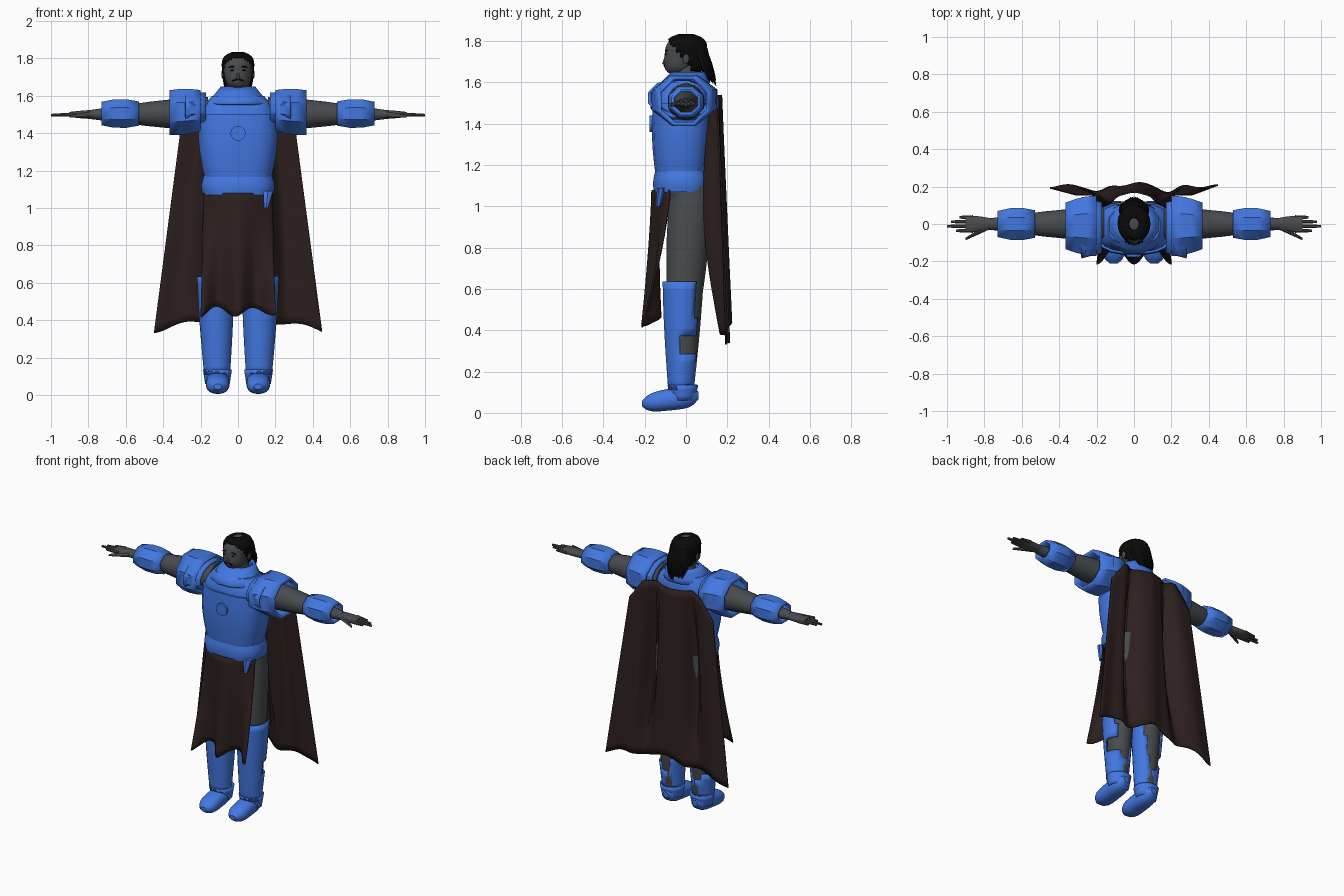
import bpy, bmesh, math, random
from mathutils import Vector
from math import sin, cos, pi, exp

random.seed(4)
cube = bpy.data.objects.get("Cube")
if cube:
    bpy.data.objects.remove(cube, do_unlink=True)


def material(name, red, green, blue):
    colour = (red, green, blue, 1)
    made = bpy.data.materials.new(name)
    made.use_nodes = True
    made.diffuse_color = colour
    made.node_tree.nodes["Principled BSDF"].inputs["Base Color"].default_value = colour
    return made


armour = material("armour blue", .055, .185, .75)
grey = material("charcoal grey", .065, .07, .075)
brown = material("cloth brown", .025, .014, .013)
black = material("hair black", .003, .003, .003)
parts = []


def blend(start, end, t):
    return start + (end - start) * t


def finish(name, bm, colour, thick=0):
    bmesh.ops.recalc_face_normals(bm, faces=bm.faces)
    mesh = bpy.data.meshes.new(name)
    bm.to_mesh(mesh)
    bm.free()
    mesh.materials.append(colour)
    part = bpy.data.objects.new(name, mesh)
    bpy.context.collection.objects.link(part)
    if thick:
        part.modifiers.new("thickness", "SOLIDIFY").thickness = thick
    parts.append(part)
    return part


def swell(amount):
    """Profile that widens a tube in the middle."""
    return lambda t: 1 + amount * sin(pi * t)


def dome(t):
    """Profile that closes a tube roundly at both ends."""
    return max(.1, 1 - abs(2 * t - 1) ** 4) ** .5


def tube(name, colour, start, end, size_start, size_end, axis="z", profile=swell(0), sides=20, steps=6,
         power=1, mirror=1, thick=0, keep=None):
    """Skin a cross-section from start to end; a thick tube is an open shell."""
    start, end = Vector(start), Vector(end)
    across = {"x": (Vector((0, 1, 0)), Vector((0, 0, 1))),
              "y": (Vector((1, 0, 0)), Vector((0, 0, 1))),
              "z": (Vector((1, 0, 0)), Vector((0, 1, 0)))}[axis]
    bm = bmesh.new()
    rings = []
    for step in range(steps + 1):
        t = step / steps
        ring = []
        for corner in range(sides):
            angle = 2 * pi * (corner + .5) / sides
            point = start.lerp(end, t)
            wave = (cos(angle), sin(angle))
            for direction, first, last, w in zip(across, size_start, size_end, wave):
                point += direction * blend(first, last, t) * profile(t) * math.copysign(abs(w) ** power, w)
            point.x *= mirror
            ring.append(bm.verts.new(point))
        rings.append(ring)
    for low, high in zip(rings, rings[1:]):
        for i in range(sides):
            bm.faces.new((low[i - 1], low[i], high[i], high[i - 1]))
    if not thick:
        bm.faces.new(rings[0])
        bm.faces.new(rings[-1])
    if keep:
        cut = [face for face in bm.faces if not keep(face.calc_center_median())]
        bmesh.ops.delete(bm, geom=cut, context="FACES")
    return finish(name, bm, colour, thick)


def ball(name, colour, centre, size, tilt=0):
    bm = bmesh.new()
    bmesh.ops.create_uvsphere(bm, u_segments=12, v_segments=8, radius=1)
    bmesh.ops.scale(bm, vec=size, verts=bm.verts)
    part = finish(name, bm, colour)
    part.location = centre
    part.rotation_euler.y = tilt


def sheet(name, colour, surface, columns, rows):
    bm = bmesh.new()
    grid = [[bm.verts.new(surface(2 * i / columns - 1, j / rows)) for i in range(columns + 1)]
            for j in range(rows + 1)]
    for upper, lower in zip(grid, grid[1:]):
        for i in range(columns):
            bm.faces.new((upper[i], upper[i + 1], lower[i + 1], lower[i]))
    finish(name, bm, colour, thick=.008)


def lock(name, colour, points):
    """Tapered hair strand through (position, radius) pairs."""
    curve = bpy.data.curves.new(name, "CURVE")
    curve.dimensions = "3D"
    curve.bevel_depth = 1
    curve.bevel_resolution = 2
    spline = curve.splines.new("POLY")
    spline.points.add(len(points) - 1)
    for target, (position, radius) in zip(spline.points, points):
        target.co = (*position, 1)
        target.radius = radius
    curve.materials.append(colour)
    bpy.context.collection.objects.link(bpy.data.objects.new(name, curve))


# Torso armour
tube("breastplate", armour, (0, -.025, 1.16), (0, -.02, 1.5), (.18, .125), (.21, .14),
     profile=swell(.08), power=.72)
tube("upper_chest", armour, (0, -.02, 1.48), (0, -.01, 1.6), (.2, .13), (.14, .1),
     profile=swell(.1), power=.75)
tube("belt", armour, (0, -.02, 1.07), (0, -.02, 1.17), (.19, .137), (.185, .13),
     profile=swell(.05), power=.75)
tube("hips", grey, (0, .015, .97), (0, 0, 1.12), (.17, .1), (.18, .115), power=.8)
tube("chest_disc", armour, (0, -.177, 1.4), (0, -.15, 1.4), (.04, .04), (.04, .04), axis="y", sides=24)
tube("collar", armour, (0, -.02, 1.56), (0, .015, 1.65), (.17, .145), (.095, .09), sides=12, steps=3, thick=.012)
tube("hip_tab", armour, (.15, -.135, 1), (.16, -.12, 1.09), (.012, .012), (.03, .02), sides=6)


def greave_front(centre):
    notched = .28 < centre.z < .38 and centre.y > -.03 and abs(centre.x) > .12
    return centre.y < .05 and not notched


# Arms and legs
for mirror, prefix in ((1, "left_"), (-1, "right_")):
    tube(prefix + "pauldron", armour, (.2, -.01, 1.52), (.365, -.01, 1.51), (.175, .12), (.135, .13),
         axis="x", profile=swell(.06), sides=8, steps=3, mirror=mirror, thick=.02)
    tube(prefix + "shoulder_plate", armour, (.17, -.02, 1.53), (.28, -.02, 1.525), (.14, .09), (.17, .1),
         axis="x", sides=12, steps=3, mirror=mirror, thick=.012)
    tube(prefix + "arm", grey, (.16, 0, 1.505), (.78, 0, 1.5), (.09, .09), (.03, .026),
         axis="x", profile=swell(.15), mirror=mirror)
    tube(prefix + "bracer", armour, (.53, 0, 1.505), (.73, 0, 1.505), (.08, .07), (.075, .068),
         axis="x", profile=swell(.22), sides=8, steps=3, mirror=mirror, thick=.015)
    tube(prefix + "palm", grey, (.75, 0, 1.5), (.9, 0, 1.5), (.028, .024), (.044, .014),
         axis="x", profile=swell(.15), mirror=mirror)
    for finger in range(4):
        y = .024 * finger - .036
        tip = 1 - .035 * abs(finger - 1.3) ** 1.2 * (finger != 1)
        tube(f"{prefix}finger_{finger}", grey, (.86, y, 1.5), (tip, y, 1.497), (.012, .013), (.008, .007),
             axis="x", sides=8, mirror=mirror)
    tube(prefix + "thumb", grey, (.79, -.02, 1.5), (.9, -.08, 1.49), (.018, .018), (.007, .007),
         axis="x", sides=10, mirror=mirror)
    tube(prefix + "thigh", grey, (.11, -.005, .6), (.09, .025, 1.1), (.085, .09), (.09, .1),
         profile=swell(.1), mirror=mirror)
    tube(prefix + "calf", grey, (.11, -.015, .08), (.11, -.005, .62), (.055, .05), (.085, .09),
         profile=swell(.05), mirror=mirror)
    tube(prefix + "greave", armour, (.112, -.025, .11), (.12, -.012, .635), (.07, .062), (.1, .102),
         profile=swell(.05), sides=24, steps=12, mirror=mirror, thick=.008, keep=greave_front)
    tube(prefix + "boot", armour, (.108, -.212, .045), (.11, .06, .085), (.065, .047), (.06, .06),
         axis="y", profile=dome, steps=12, power=.85, mirror=mirror)
    tube(prefix + "boot_cuff", armour, (.11, -.015, .06), (.11, -.015, .135), (.068, .06), (.08, .077),
         sides=12, steps=3, mirror=mirror, thick=.01)

# Head and face
tube("neck", grey, (0, .01, 1.56), (0, 0, 1.69), (.07, .065), (.058, .055))
tube("head", grey, (0, -.04, 1.635), (0, .005, 1.825), (.065, .075), (.09, .1), profile=dome, steps=14)
tube("nose", grey, (0, -.1, 1.69), (0, -.092, 1.745), (.014, .017), (.006, .006), sides=8)
for mirror, prefix in ((1, "left_"), (-1, "right_")):
    ball(prefix + "ear", grey, (mirror * .081, 0, 1.715), (.008, .016, .025))
    ball(prefix + "eye", black, (mirror * .03, -.097, 1.736), (.011, .004, .004))
    ball(prefix + "eyebrow", black, (mirror * .033, -.095, 1.755), (.019, .005, .004), mirror * .12)
    ball(prefix + "moustache", black, (mirror * .016, -.105, 1.684), (.018, .005, .004), mirror * .3)

# Swept-back hair with hanging locks
tube("hair_cap", black, (0, 0, 1.63), (0, 0, 1.835), (.08, .095), (.092, .108), profile=dome, sides=32,
     steps=16, thick=.008, keep=lambda centre: centre.z > 1.7 - centre.y * 1.25)
tube("hair_back", black, (0, .12, 1.61), (0, .05, 1.78), (.05, .015), (.075, .05), profile=swell(.1))
for strand in range(13):
    spread = strand / 6 - 1
    length = random.uniform(.18, .23)
    path = []
    for step in range(7):
        t = step / 6
        position = (spread * (.05 + .02 * sin(pi * t)), .05 + .095 * t ** .7 - .03 * spread ** 2,
                    1.81 - length * t - .02 * spread ** 2)
        path.append((position, .002 + .011 * sin(pi * blend(.2, 1, t))))
    lock(f"hair_lock_{strand}", black, path)


# Hanging cloth with folds
def apron(across, down):
    fold = cos(2 * pi * across)
    hem = .445 - .022 * fold + .012 * sin(7 * across)
    top_y = .088 * across ** 2 - .168
    y = blend(top_y, -.172 - .045 * fold, down ** 1.4)
    return Vector((across * blend(.185, .2, down), y, blend(1.08, hem, down)))


def cape_surface(across, down):
    edge = abs(across)
    top = 1.54 - .4 * max(0, edge - .65)
    hem = .43 - .085 * edge + .014 * sin(9 * across + 1)
    pleat = exp(-((edge - .42) / .12) ** 2)
    ridge = exp(-(edge / .16) ** 2)
    y = .16 + .045 * down + .015 * ridge - pleat * (.03 + .06 * sin(pi * down))
    y += .008 * down * sin(14 * across)
    return Vector((across * blend(.31, .45, down), y, blend(top, hem, down)))


sheet("front_cloth", brown, apron, 32, 16)
sheet("cape", brown, cape_surface, 56, 24)

# Smooth shading with crisp armour edges
bpy.ops.object.select_all(action="DESELECT")
for part in parts:
    part.select_set(True)
bpy.context.view_layer.objects.active = parts[0]
bpy.ops.object.shade_smooth_by_angle(angle=math.radians(32))
